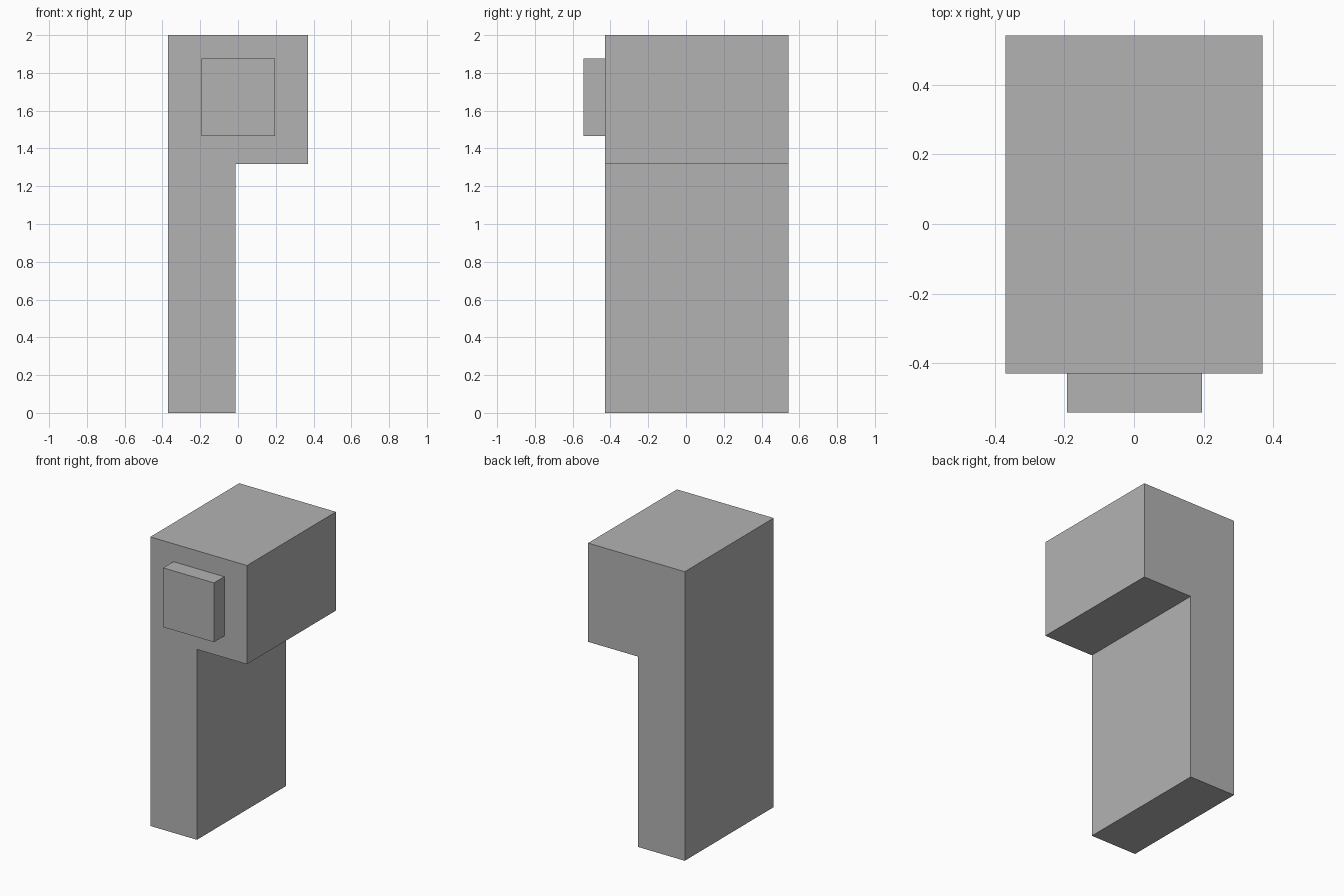
import bpy
import bmesh

cube = bpy.data.objects.get("Cube")
if cube:
    bpy.data.objects.remove(cube, do_unlink=True)

# Single plain grey
grey = bpy.data.materials.new("plain_grey")
grey.use_nodes = True
color = (0.45, 0.45, 0.45, 1.0)
grey.diffuse_color = color
grey.node_tree.nodes["Principled BSDF"].inputs["Base Color"].default_value = color


def extrude_profile(name, profile, y_front, y_back):
    """Extrude an x-z outline along y into a solid."""
    bm = bmesh.new()
    face = bm.faces.new([bm.verts.new((x, y_front, z)) for x, z in profile])
    result = bmesh.ops.extrude_face_region(bm, geom=[face], use_keep_orig=True)
    moved = [v for v in result["geom"] if isinstance(v, bmesh.types.BMVert)]
    bmesh.ops.translate(bm, verts=moved, vec=(0, y_back - y_front, 0))
    bmesh.ops.recalc_face_normals(bm, faces=bm.faces)
    mesh = bpy.data.meshes.new(name)
    bm.to_mesh(mesh)
    bm.free()
    mesh.materials.append(grey)
    obj = bpy.data.objects.new(name, mesh)
    bpy.context.collection.objects.link(obj)
    return obj


# Upright slab with the overhanging head
extrude_profile("body", [(-0.37, 0), (-0.013, 0), (-0.013, 1.317),
                         (0.37, 1.317), (0.37, 2), (-0.37, 2)], -0.43, 0.542)

# Square block on the front of the head
extrude_profile("front_block", [(-0.193, 1.466), (0.196, 1.466),
                                (0.196, 1.876), (-0.193, 1.876)], -0.542, -0.43)
